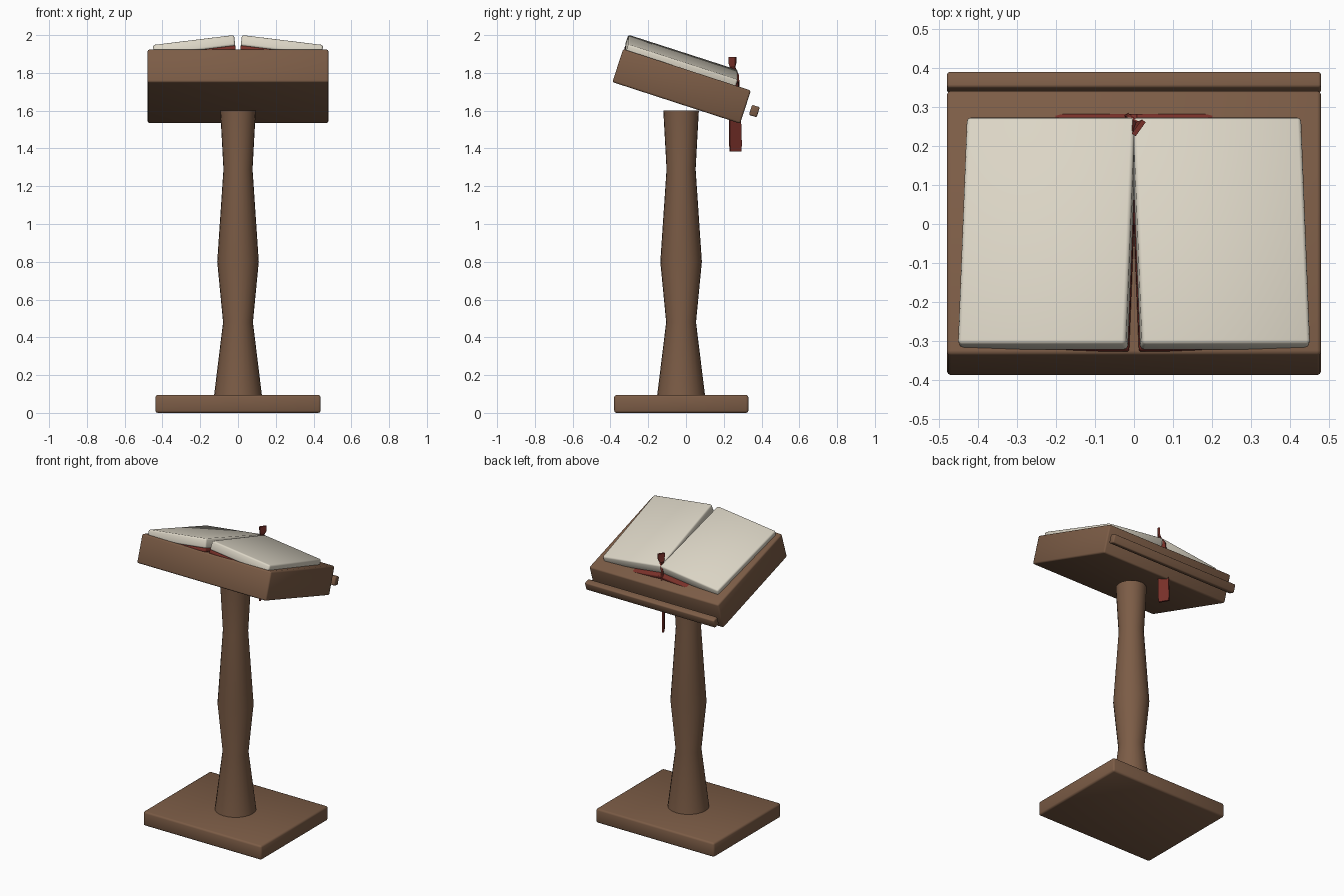
import bpy, bmesh, math
from mathutils import Vector, Euler

if "Cube" in bpy.data.objects:
    bpy.data.objects.remove(bpy.data.objects["Cube"])


def material(name, rgb):
    m = bpy.data.materials.new(name)
    m.diffuse_color = (*rgb, 1)
    m.use_nodes = True
    m.node_tree.nodes["Principled BSDF"].inputs["Base Color"].default_value = m.diffuse_color
    return m


WOOD = material("brown wood", (0.2, 0.107, 0.061))
PAPER = material("cream paper", (0.71, 0.665, 0.56))
RED = material("dark red leather", (0.19, 0.03, 0.022))
TILT = math.radians(-18)
FAN = math.radians(7)


def finish(bm, name, mat, smooth=30):
    bmesh.ops.recalc_face_normals(bm, faces=bm.faces)
    me = bpy.data.meshes.new(name)
    bm.to_mesh(me)
    bm.free()
    ob = bpy.data.objects.new(name, me)
    bpy.context.collection.objects.link(ob)
    me.materials.append(mat)
    bpy.ops.object.select_all(action='DESELECT')
    ob.select_set(True)
    bpy.context.view_layer.objects.active = ob
    bpy.ops.object.shade_smooth_by_angle(angle=math.radians(smooth))
    return ob


def box(name, size, centre, mat, rot=(0, 0, 0), bevel=0.01):
    bm = bmesh.new()
    bmesh.ops.create_cube(bm, size=1)
    bmesh.ops.scale(bm, vec=size, verts=bm.verts)
    bmesh.ops.bevel(bm, geom=bm.edges[:], offset=bevel, segments=2,
                    profile=0.5, affect='EDGES')
    ob = finish(bm, name, mat, 50)
    ob.location = centre
    ob.rotation_euler = rot
    return ob


# Foot plate
box("base", (0.875, 0.71, 0.095), (0, -0.025, 0.0475), WOOD, bevel=0.012)

# Turned column: (radius, height) profile joined by rings
bm = bmesh.new()
N = 24
rings = []
for r, z in [(0.127, 0.09), (0.079, 0.48), (0.11, 0.8), (0.077, 1.29), (0.094, 1.6)]:
    rings.append([bm.verts.new((r * math.cos(2 * math.pi * i / N),
                                r * math.sin(2 * math.pi * i / N) - 0.026, z))
                  for i in range(N)])
for a, b in zip(rings, rings[1:]):
    for i in range(N):
        j = (i + 1) % N
        bm.faces.new((a[i], a[j], b[j], b[i]))
bm.faces.new(rings[0])
bm.faces.new(rings[-1])
finish(bm, "column", WOOD)

# Slanted desk and the separate book rail
box("desk", (0.957, 0.711, 0.184), (0, -0.023, 1.729), WOOD, (TILT, 0, 0), 0.01)
box("book_rail", (0.957, 0.043, 0.056), (0, 0.362, 1.598), WOOD, (TILT, 0, 0), 0.007)

# Open book: a page block and a cover on each side
for side, s in (("left", -1), ("right", 1)):
    rot = Euler((TILT, s * FAN, 0))
    m = rot.to_matrix()
    page = Vector((s * 0.2215, -0.0243, 1.855))
    box(side + "_pages", (0.433, 0.61, 0.06), page, PAPER, rot, 0.01)
    cover = page + m @ Vector((0, 0.015, -0.041))
    box(side + "_cover", (0.433, 0.635, 0.024), cover, RED, rot, 0.006)

# Twisted ribbon through the desk: (z, centre x, y, half-width x, y)
bm = bmesh.new()
rows = []
for z, x, y, hx, hy in [(1.885, 0.012, 0.246, 0.013, 0.018),
                        (1.85, 0.012, 0.246, 0.012, 0.017),
                        (1.83, 0.007, 0.246, 0.004, 0.013),
                        (1.79, -0.006, 0.257, -0.010, 0.021),
                        (1.55, -0.015, 0.26, -0.016, 0.029),
                        (1.42, -0.017, 0.262, -0.017, 0.031),
                        (1.385, -0.017, 0.262, -0.016, 0.028)]:
    c, h = Vector((x, y, z)), Vector((hx, hy, 0))
    t = Vector((hy, -hx, 0)).normalized() * 0.006
    rows.append([bm.verts.new(p) for p in (c - h - t, c + h - t, c + h + t, c - h + t)])
for a, b in zip(rows, rows[1:]):
    for i in range(4):
        j = (i + 1) % 4
        bm.faces.new((a[i], a[j], b[j], b[i]))
bm.faces.new(rows[0])
bm.faces.new(rows[-1])
finish(bm, "ribbon_bookmark", RED)
